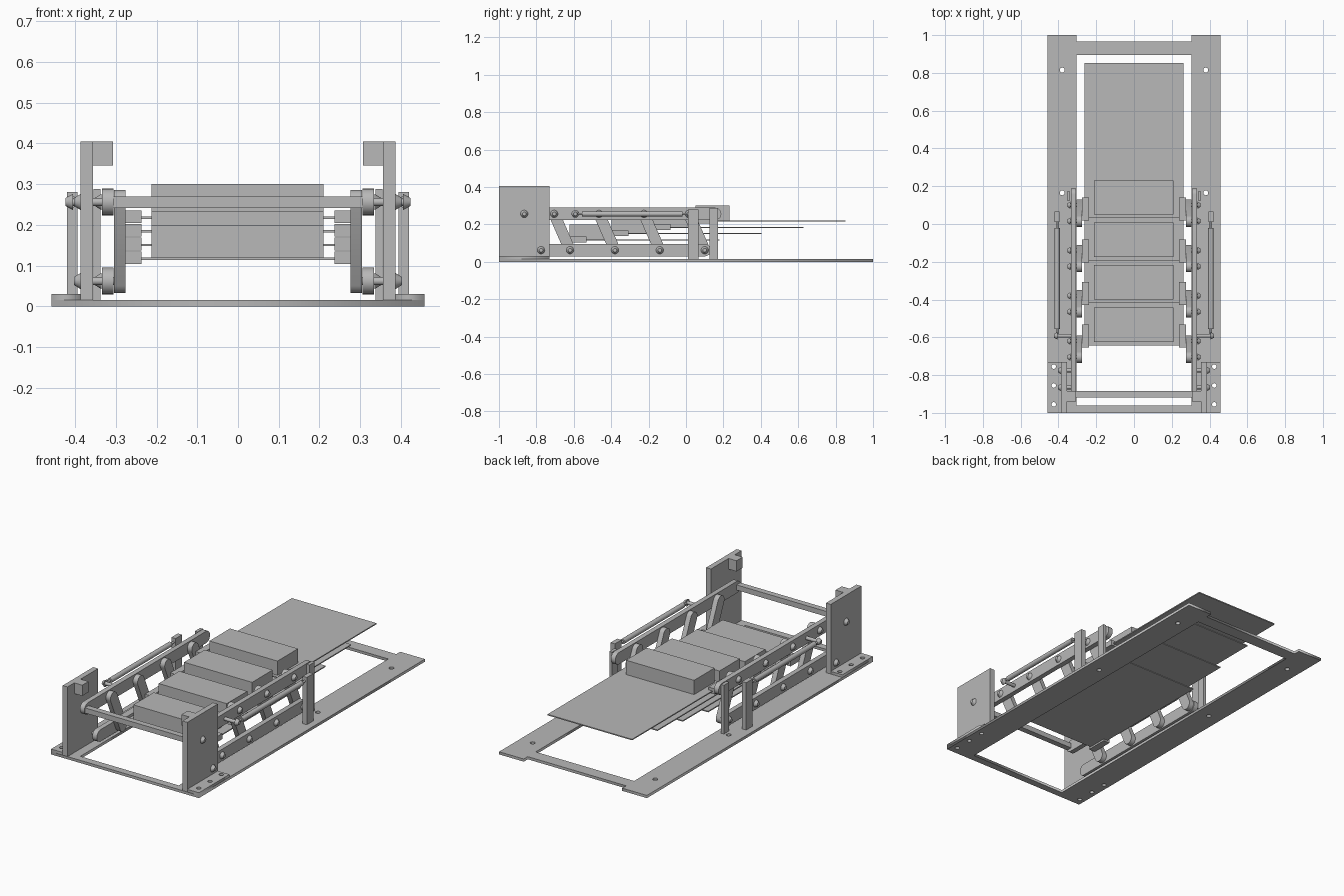
import bpy
from math import pi, cos, sin, atan2
from mathutils import Matrix, Vector

cube = bpy.data.objects.get("Cube")
if cube:
    bpy.data.objects.remove(cube, do_unlink=True)

GREY = (0.48, 0.48, 0.48, 1)
mat = bpy.data.materials.new("machine grey")
mat.use_nodes = True
mat.diffuse_color = GREY
mat.node_tree.nodes["Principled BSDF"].inputs["Base Color"].default_value = GREY

SIDES = (("left", 1), ("right", -1))


def box(name, x, y, z):
    """Box from three (min, max) ranges."""
    bpy.ops.mesh.primitive_cube_add(size=1, location=[sum(r) / 2 for r in (x, y, z)])
    ob = bpy.context.object
    ob.scale = [abs(r[1] - r[0]) for r in (x, y, z)]
    bpy.ops.object.transform_apply(location=False, rotation=False, scale=True)
    ob.name = name
    ob.data.materials.append(mat)
    return ob


def side_box(name, x, y, z):
    for side, s in SIDES:
        box(f"{side}_{name}", (s * x[0], s * x[1]), y, z)


def rod(name, a, b, r1, r2=None):
    """Round rod or cone frustum between two points."""
    a, b = Vector(a), Vector(b)
    d = b - a
    bpy.ops.mesh.primitive_cone_add(vertices=24, radius1=r1, radius2=r1 if r2 is None else r2,
                                    depth=d.length, location=(a + b) / 2,
                                    rotation=d.to_track_quat('Z', 'Y').to_euler())
    ob = bpy.context.object
    bpy.ops.object.shade_smooth_by_angle()
    ob.name = name
    ob.data.materials.append(mat)
    return ob


def plate(name, loops, thickness, matrix):
    """Flat plate filled from an outline plus hole loops, centred on its plane."""
    cu = bpy.data.curves.new(name, 'CURVE')
    cu.dimensions = '2D'
    cu.fill_mode = 'BOTH'
    cu.extrude = thickness / 2
    for loop in loops:
        sp = cu.splines.new('POLY')
        sp.points.add(len(loop) - 1)
        for p, (u, v) in zip(sp.points, loop):
            p.co = (u, v, 0, 1)
        sp.use_cyclic_u = True
    ob = bpy.data.objects.new(name, cu)
    bpy.context.collection.objects.link(ob)
    ob.matrix_world = matrix
    bpy.ops.object.select_all(action='DESELECT')
    ob.select_set(True)
    bpy.context.view_layer.objects.active = ob
    bpy.ops.object.convert(target='MESH')
    ob = bpy.context.object
    ob.name = name
    ob.data.materials.clear()
    ob.data.materials.append(mat)
    return ob


def circle(u, v, r, n=20):
    return [(u + r * cos(2 * pi * i / n), v + r * sin(2 * pi * i / n)) for i in range(n)]


def stadium(a, b, r, n=10):
    """Outline of a bar with rounded ends from a to b."""
    ang = atan2(b[1] - a[1], b[0] - a[0])
    pts = []
    for c, start in ((b, ang - pi / 2), (a, ang + pi / 2)):
        pts += [(c[0] + r * cos(start + pi * i / n), c[1] + r * sin(start + pi * i / n))
                for i in range(n + 1)]
    return pts


def upright(x):
    """Maps plate (u, v) onto (y, z) at the given x."""
    return Matrix(((0, 0, 1, x), (1, 0, 0, 0), (0, 1, 0, 0), (0, 0, 0, 1)))


def side_link(name, a, b, r, x, thickness):
    for side, s in SIDES:
        plate(f"{side}_{name}", [stadium(a, b, r)], thickness, upright(s * x))


def bolt(name, y, z, x0, x1, head):
    """Pin from x0 to x1 with a tapered head at its outer end."""
    for side, s in SIDES:
        rod(f"{side}_{name}_pin", (s * x0, y, z), (s * x1, y, z), 0.01)
        rod(f"{side}_{name}_head", (s * x1, y, z), (s * (x1 + head), y, z), 0.02, 0.01)


# Base frame with window, recessed rear edge and mounting holes
W, IN = 0.458, 0.305
outline = [(-W, -1), (W, -1), (W, 1), (IN, 1), (IN, 0.965), (-IN, 0.965), (-IN, 1), (-W, 1)]
window = [(-IN, -0.96), (IN, -0.96), (IN, 0.895), (-IN, 0.895)]
foot_holes = (-0.955, -0.855, -0.755)
holes = [circle(s * 0.38, y, 0.013) for s in (1, -1) for y in (0.165, 0.815)]
holes += [circle(s * 0.425, y, 0.012) for s in (1, -1) for y in foot_holes]
plate("base_frame", [outline, window] + holes, 0.015, Matrix.Translation((0, 0, 0.0075)))

# End plates with feet and inward lugs
side_box("end_plate", (0.356, 0.386), (-1, -0.73), (0.015, 0.405))
side_box("plate_lug", (0.307, 0.356), (-0.94, -0.885), (0.345, 0.405))
for side, s in SIDES:
    foot = [(s * 0.386, -1), (s * W, -1), (s * W, -0.73), (s * 0.386, -0.73)]
    plate(f"{side}_foot", [foot] + [circle(s * 0.425, y, 0.012) for y in foot_holes],
          0.015, Matrix.Translation((0, 0, 0.0225)))

# Parallel rails and the front tie bar
UP, LOW = 0.256, 0.062
side_link("upper_rail", (-0.89, UP), (0.156, UP), 0.033, 0.32, 0.028)
side_link("lower_rail", (-0.78, LOW), (0.10, LOW), 0.033, 0.32, 0.028)
box("front_tie_bar", (-0.31, 0.31), (-0.918, -0.885), (0.241, 0.27))

# Swing arms with pivot bolts
for i in range(4):
    y = -0.62 + 0.24 * i
    side_link(f"swing_arm_{i + 1}", (y - 0.085, UP), (y, LOW), 0.03, 0.29, 0.028)
    bolt(f"upper_pivot_{i + 1}", y - 0.085, UP, 0.28, 0.335, 0.016)
    bolt(f"lower_pivot_{i + 1}", y, LOW, 0.28, 0.335, 0.016)

# Bolts through the end plates and the cylinder anchor
bolt("plate_upper_bolt", -0.865, UP, 0.32, 0.386, 0.016)
bolt("plate_lower_bolt", -0.775, LOW, 0.32, 0.386, 0.016)
bolt("anchor", -0.592, UP, 0.32, 0.405, 0.018)

# Rear guide posts and side cylinders
side_box("outer_post", (0.394, 0.42), (0.01, 0.067), (0.015, 0.28))
side_box("inner_post", (0.338, 0.355), (0.125, 0.172), (0.015, 0.288))
for side, s in SIDES:
    x = s * 0.407
    rod(f"{side}_cylinder", (x, -0.555, UP), (x, -0.02, UP), 0.014)
    rod(f"{side}_cylinder_stem", (x, -0.592, UP), (x, 0.03, UP), 0.006)

# Stepped sheets, each with a weight block and side holders
for i in range(4):
    y, z = -0.642 + 0.2245 * i, 0.117 + 0.0335 * i
    box(f"sheet_{i + 1}", (-0.262, 0.262), (y, y + 0.82), (z - 0.003, z + 0.003))
    box(f"block_{i + 1}", (-0.212, 0.21), (y + 0.018, y + 0.2), (z + 0.003, z + 0.083))
    side_box(f"sheet_holder_{i + 1}", (0.237, 0.276), (y - 0.012, y + 0.11),
             (z - 0.013, z + 0.018))
